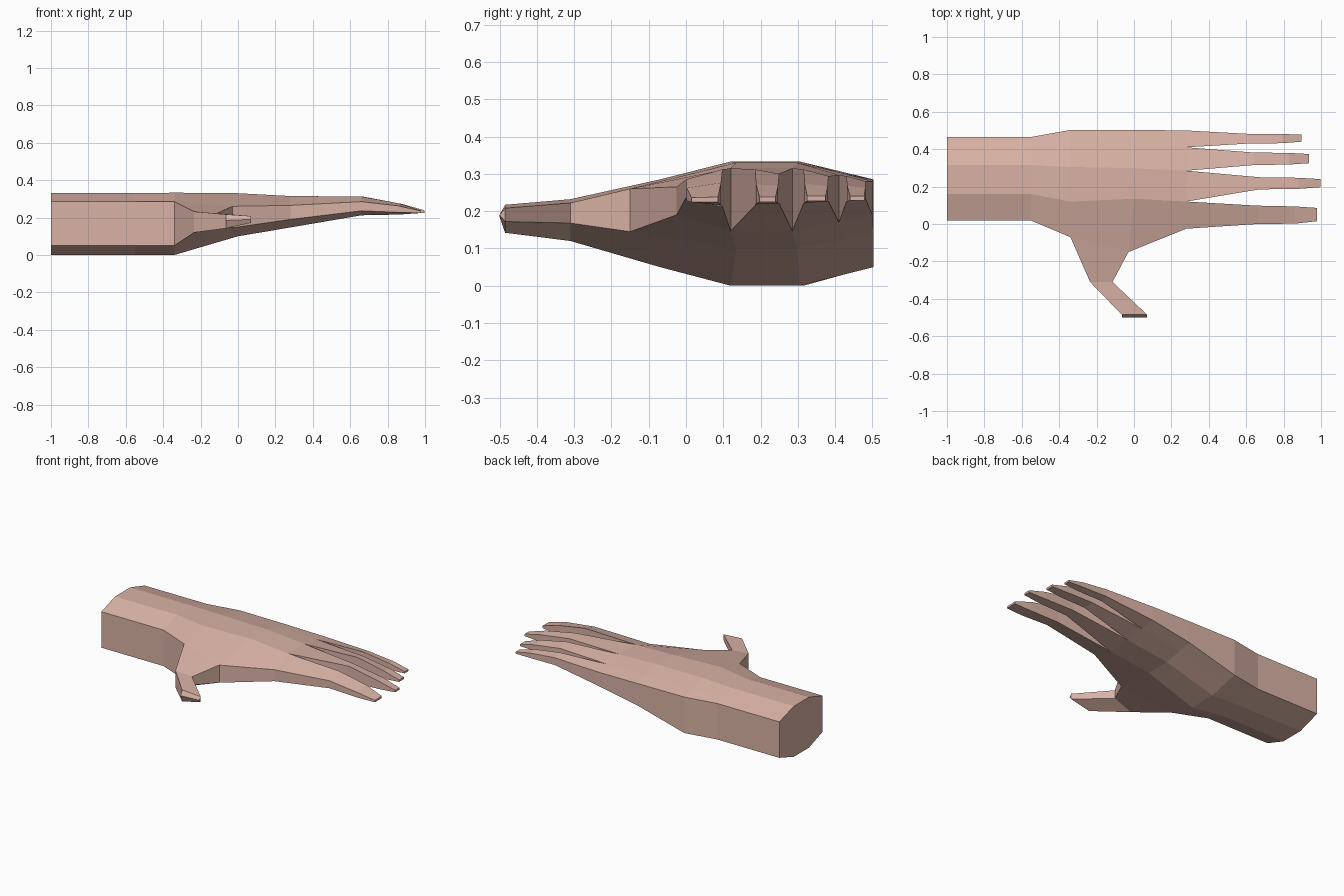
import bpy, bmesh

if "Cube" in bpy.data.objects:
    bpy.data.objects.remove(bpy.data.objects["Cube"])

bm = bmesh.new()


def pair(x, y, zb, zt):
    """Bottom and top vertex at one spot."""
    return bm.verts.new((x, y, zb)), bm.verts.new((x, y, zt))


def loop(left, right):
    return [left[0], left[1], right[1], right[0]]


def bridge(a, b):
    n = len(a)
    for i in range(n):
        bm.faces.new((a[i], a[(i + 1) % n], b[(i + 1) % n], b[i]))


# Forearm and palm cross-sections: x, then columns of (y, bottom z, top z)
sections = [
    (-1.0, [(.018, .05, .285), (.16, 0, .33), (.315, 0, .33), (.465, .05, .285)]),
    (-.55, [(.018, .05, .285), (.16, 0, .33), (.315, 0, .33), (.465, .05, .285)]),
    (-.34, [(-.07, .05, .285), (.12, 0, .333), (.305, 0, .333), (.503, .05, .285)]),
    (0.0, [(-.15, .145, .26), (.135, .10, .33), (.298, .10, .33), (.503, .14, .283)]),
    (.28, [(-.025, .19, .265), (.12, .147, .315), (.285, .147, .315),
           (.41, .17, .297), (.5, .19, .28)]),
]
rings = []
for x, cols in sections:
    if len(cols) == 4:
        # extra column that later becomes the gap beside the little finger
        mid = tuple(a + (b - a) * .58 for a, b in zip(cols[2], cols[3]))
        cols = cols[:3] + [mid] + cols[3:]
    rings.append([pair(x, *c) for c in cols])
for v in rings[3][0]:
    v.co.x = -.03

for k in range(4):
    a, b = rings[k], rings[k + 1]
    for i in range(4):
        for s in (0, 1):
            bm.faces.new((a[i][s], a[i + 1][s], b[i + 1][s], b[i][s]))
    for i in (0, 4):
        if not (i == 0 and k == 2):      # left open for the thumb
            bm.faces.new((a[i][0], a[i][1], b[i][1], b[i][0]))
bm.faces.new([p[0] for p in rings[0]] + [p[1] for p in reversed(rings[0])])

# Thumb: base, knuckle, tip with a blunt ridge
base = loop(rings[2][0], rings[3][0])
knuckle = loop(pair(-.235, -.31, .12, .232), pair(-.115, -.31, .168, .222))
tip = loop(pair(-.065, -.485, .142, .217), pair(.07, -.485, .172, .208))
bridge(base, knuckle)
bridge(knuckle, tip)
r0 = bm.verts.new((-.065, -.5, .185))
r1 = bm.verts.new((.07, -.5, .19))
bm.faces.new((tip[0], tip[1], r0))
bm.faces.new((tip[2], tip[3], r1))
bm.faces.new((tip[1], tip[2], r1, r0))
bm.faces.new((tip[3], tip[0], r0, r1))

# Fingers: (x, left y, right y, left bottom/top z, right bottom/top z)
fingers = [
    [(.66, 0, .098, .236, .285, .212, .312), (.86, .002, .094, .228, .262, .216, .276),
     (.978, .015, .086, .224, .236, .224, .238)],
    [(.67, .185, .25, .215, .312, .22, .30), (.88, .188, .247, .219, .272, .221, .268),
     (.998, .197, .24, .225, .238, .225, .238)],
    [(.64, .315, .382, .22, .312, .226, .294), (.83, .318, .38, .222, .274, .226, .266),
     (.936, .325, .374, .227, .24, .227, .24)],
    [(.61, .43, .482, .226, .294, .232, .28), (.79, .432, .481, .226, .268, .23, .262),
     (.896, .44, .478, .228, .24, .228, .24)],
]
for i, finger in enumerate(fingers):
    prev = loop(rings[4][i], rings[4][i + 1])
    for x, yl, yr, bl, tl, br, tr in finger:
        cur = loop(pair(x, yl, bl, tl), pair(x, yr, br, tr))
        bridge(prev, cur)
        prev = cur
    bm.faces.new(prev)

bmesh.ops.recalc_face_normals(bm, faces=bm.faces)
mesh = bpy.data.meshes.new("hand_and_forearm")
bm.to_mesh(mesh)
bm.free()
hand = bpy.data.objects.new("hand_and_forearm", mesh)
bpy.context.collection.objects.link(hand)

skin = bpy.data.materials.new("skin")
skin.diffuse_color = (.70, .45, .38, 1)
skin.use_nodes = True
skin.node_tree.nodes["Principled BSDF"].inputs["Base Color"].default_value = skin.diffuse_color
mesh.materials.append(skin)
